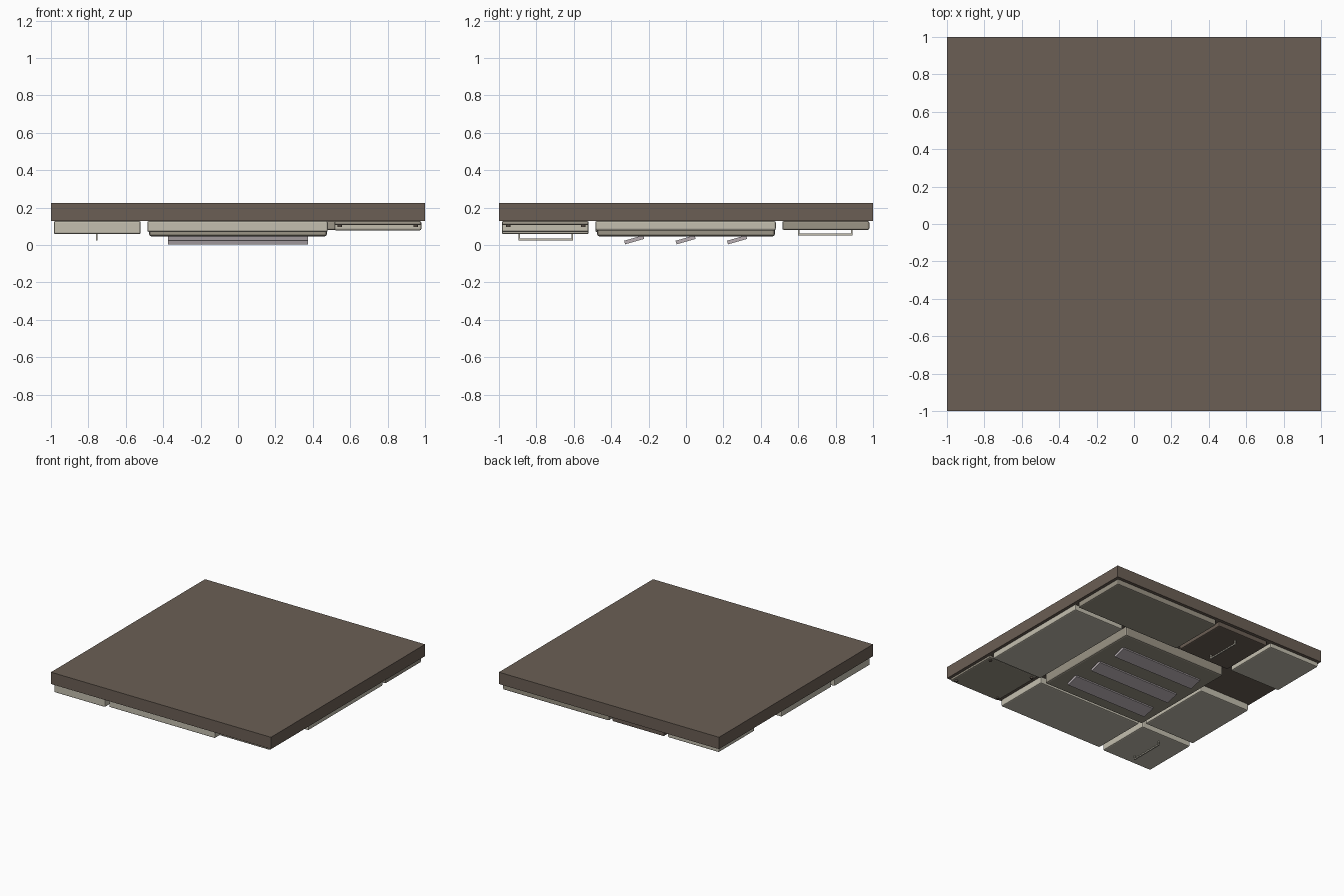
import bpy
from math import radians

cube = bpy.data.objects.get("Cube")
if cube:
    bpy.data.objects.remove(cube, do_unlink=True)


def material(name, rgb):
    m = bpy.data.materials.new(name)
    m.use_nodes = True
    m.diffuse_color = (*rgb, 1)
    m.node_tree.nodes["Principled BSDF"].inputs["Base Color"].default_value = (*rgb, 1)
    return m


brown = material("dark brown", (0.147, 0.114, 0.09))
cream = material("cream", (0.55, 0.52, 0.43))
beige = material("dull beige", (0.33, 0.30, 0.24))
grey = material("warm grey", (0.48, 0.43, 0.45))


def box(name, x, y, z, mat, bevel=0.0, tilt=0.0):
    """Box between the limits (low, high) on each axis."""
    limits = (x, y, z)
    bpy.ops.mesh.primitive_cube_add(size=1, location=[(a + b) / 2 for a, b in limits])
    ob = bpy.context.object
    ob.name = name
    ob.scale = [b - a for a, b in limits]
    bpy.ops.object.transform_apply(location=False, rotation=False, scale=True)
    ob.rotation_euler.x = radians(tilt)
    ob.data.materials.append(mat)
    if bevel:
        mod = ob.modifiers.new("soft_edges", "BEVEL")
        mod.width = bevel
        mod.segments = 2
    return ob


# Ceiling slab
SLAB = 0.128
box("slab", (-1, 1), (-1, 1), (SLAB, 0.225), brown)

# Panels around the centre, each hanging to its own depth
low, mid, high = (-0.985, -0.52), (-0.485, 0.48), (0.515, 0.98)
panels = [
    ("front_right_panel", low, low, 0.058, cream),
    ("front_panel", mid, low, 0.07, cream),
    ("front_left_panel", high, low, 0.106, beige),
    ("left_panel", high, mid, 0.078, cream),
    ("back_panel", (0.015, 0.98), high, 0.08, beige),
    ("back_dark_panel", (-0.485, -0.015), high, 0.085, brown),
    ("back_right_panel", low, high, 0.088, cream),
    ("right_panel", low, (-0.485, 0.165), 0.068, cream),
]
for name, x, y, bottom, mat in panels:
    box(name, x, y, (bottom, SLAB), mat, 0.009)

# Central vent housing with tilted slats
box("vent_housing", (-0.475, 0.475), (-0.475, 0.475), (0.046, SLAB), beige, 0.012)
for i in range(3):
    y = -0.277 + i * 0.275
    box(f"vent_slat_{i + 1}", (-0.375, 0.375), (y - 0.053, y + 0.053),
        (0.0175, 0.0375), grey, 0, 16)


# Pull handles: a bar on two posts
def handle(name, x, y0, y1, top):
    bottom = top - 0.034
    wide = (x - 0.005, x + 0.005)
    box(name + "_bar", wide, (y0, y1), (bottom, bottom + 0.01), cream)
    for end, y in (("front", y0), ("back", y1 - 0.008)):
        box(f"{name}_{end}_post", wide, (y, y + 0.008), (bottom, top + 0.005), cream)


handle("corner_handle", -0.755, -0.895, -0.605, 0.058)
handle("back_handle", -0.25, 0.6, 0.89, 0.085)

# Screw heads on the thin corner panel
for sx in (0.545, 0.95):
    for sy in (-0.95, -0.55):
        bpy.ops.mesh.primitive_cylinder_add(vertices=12, radius=0.012, depth=0.012,
                                            location=(sx, sy, 0.102))
        screw = bpy.context.object
        screw.name = "panel_screw"
        screw.data.materials.append(brown)
